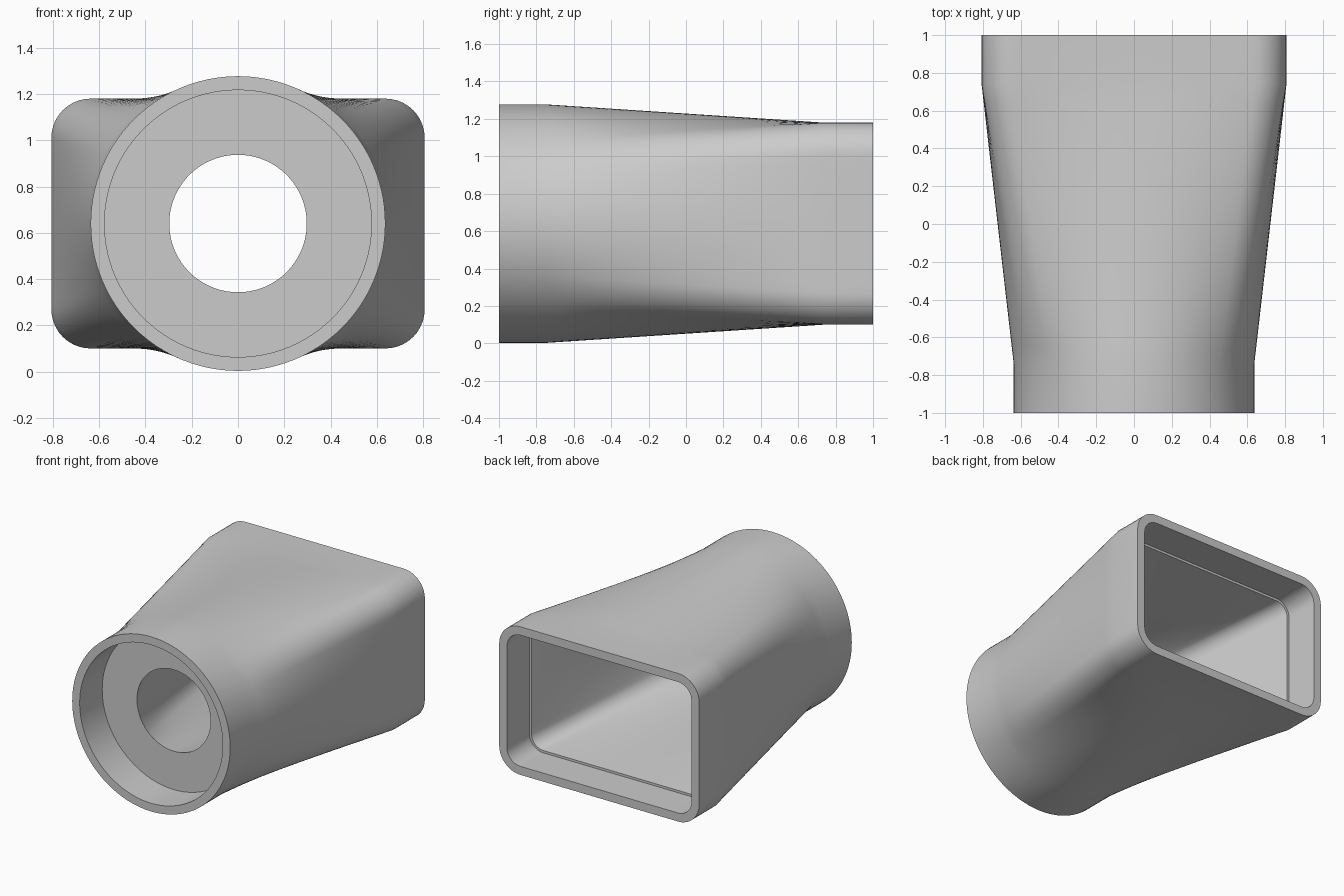
import bpy, bmesh, math

cube = bpy.data.objects.get("Cube")
if cube:
    bpy.data.objects.remove(cube, do_unlink=True)

CENTRE = 0.64      # height of the duct axis
NECK = 0.74        # where the straight collars meet the tapered body
STEPS = 16         # rings along each taper


def rounded_quarter(hw, hh, r):
    """Quarter outline from top centre to right centre of a rounded rectangle."""
    pts = [((hw - r) * i / 12, hh) for i in range(12)]
    for i in range(10):
        a = math.pi / 2 * i / 10
        pts.append((hw - r + r * math.sin(a), hh - r + r * math.cos(a)))
    pts += [(hw, (hh - r) * (1 - i / 8)) for i in range(9)]
    return pts


def full_loop(quarter):
    """Mirror a quarter outline into a closed loop."""
    right = quarter + [(x, -z) for x, z in quarter[-2::-1]]
    return right + [(-x, z) for x, z in right[-2:0:-1]]


def rect(hw, hh, r):
    return full_loop(rounded_quarter(hw, hh, r))


def circle(radius):
    """Circle whose points match the rectangle's points by share of length."""
    ref = rounded_quarter(0.807, 0.54, 0.17)
    run = [0.0]
    for a, b in zip(ref, ref[1:]):
        run.append(run[-1] + math.dist(a, b))
    return full_loop([(radius * math.sin(math.pi / 2 * s / run[-1]),
                       radius * math.cos(math.pi / 2 * s / run[-1])) for s in run])


def taper(a, ya, b, yb):
    """Rings blending outline a into outline b, both ends included."""
    rings = []
    for i in range(STEPS + 1):
        t = i / STEPS
        ring = [(p[0] + (q[0] - p[0]) * t, p[1] + (q[1] - p[1]) * t)
                for p, q in zip(a, b)]
        rings.append((ring, ya + (yb - ya) * t))
    return rings


# Sections run over the outside, in through the back and out at the front
outer_round, socket, hole = circle(0.637), circle(0.577), circle(0.297)
outer_rect = rect(0.807, 0.54, 0.17)
mouth = rect(0.745, 0.478, 0.11)
ledge = rect(0.728, 0.461, 0.095)

sections = [(outer_round, -1.0)]
sections += taper(outer_round, -NECK, outer_rect, NECK)
sections += [(outer_rect, 1.0), (mouth, 1.0), (mouth, NECK)]
sections += taper(ledge, NECK, hole, -NECK)
sections += [(socket, -NECK), (socket, -1.0)]

bm = bmesh.new()
rings = [[bm.verts.new((x, y, CENTRE + z)) for x, z in ring] for ring, y in sections]
for a, b in zip(rings, rings[1:] + rings[:1]):
    n = len(a)
    for i in range(n):
        j = (i + 1) % n
        bm.faces.new((a[i], a[j], b[j], b[i]))
bmesh.ops.recalc_face_normals(bm, faces=bm.faces)

mesh = bpy.data.meshes.new("duct_adapter")
bm.to_mesh(mesh)
bm.free()
duct = bpy.data.objects.new("duct_adapter", mesh)
bpy.context.collection.objects.link(duct)

# Single light grey
grey = bpy.data.materials.new("light_grey")
grey.use_nodes = True
grey.diffuse_color = (0.6, 0.6, 0.6, 1)
for node in grey.node_tree.nodes:
    if node.type == 'BSDF_PRINCIPLED':
        node.inputs["Base Color"].default_value = (0.6, 0.6, 0.6, 1)
mesh.materials.append(grey)

bpy.ops.object.select_all(action='DESELECT')
duct.select_set(True)
bpy.context.view_layer.objects.active = duct
bpy.ops.object.shade_smooth_by_angle(angle=math.radians(30))
